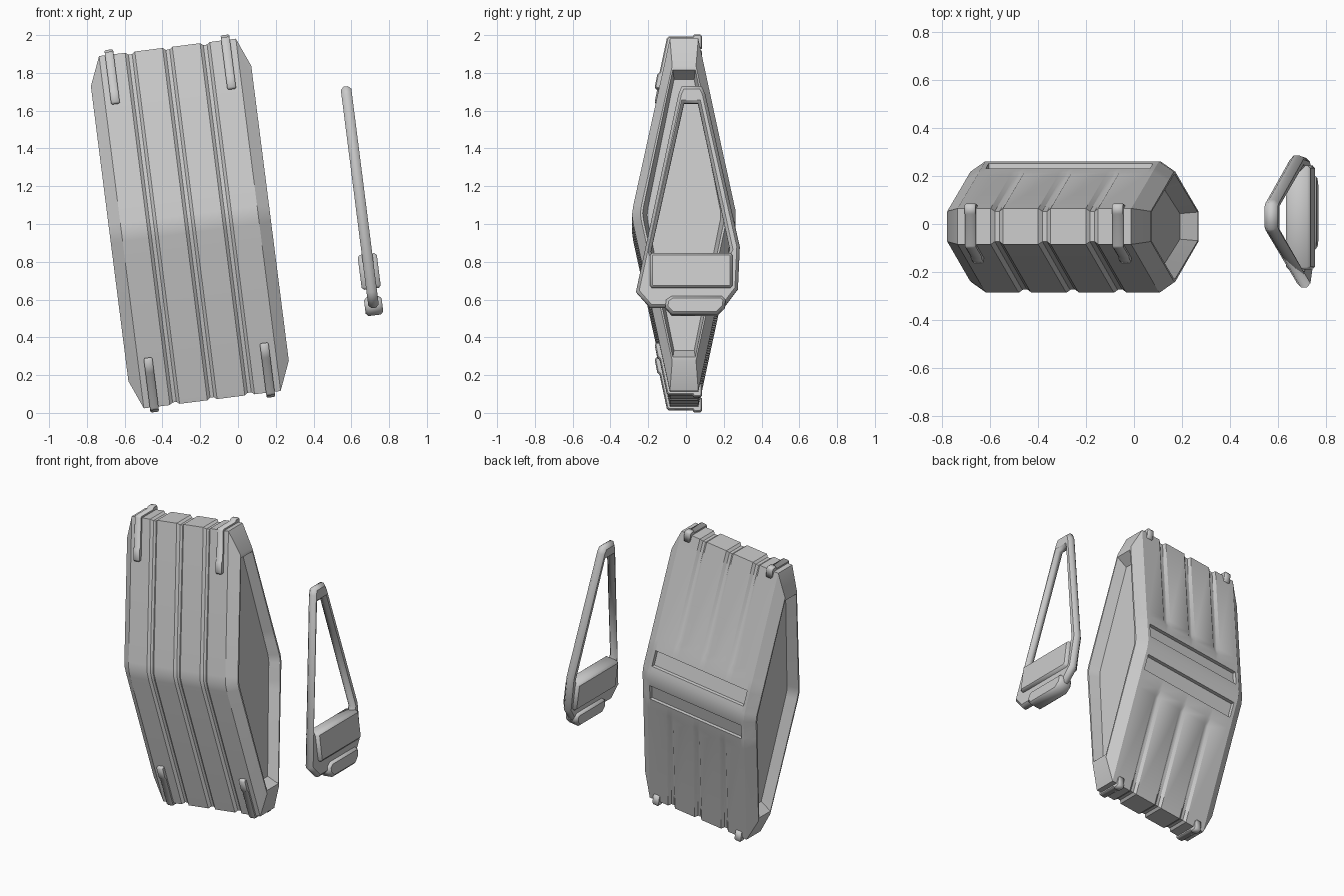
import bpy, bmesh, math
from mathutils import Matrix, Vector

if "Cube" in bpy.data.objects:
    bpy.data.objects.remove(bpy.data.objects["Cube"])

TILT = Matrix.Rotation(math.radians(-7.25), 4, 'Y')
BODY = Matrix.Translation((-0.255, -0.01, 1.0025)) @ TILT
COVER = Matrix.Translation((0.79, 0, 0)) @ TILT
# maps a flat curve (x, y) to local (y, z), extruded along x
SIDE = Matrix(((0, 0, 1, 0), (1, 0, 0, 0), (0, 1, 0, 0), (0, 0, 0, 1)))


def smooth(ob, angle=30):
    bpy.ops.object.select_all(action='DESELECT')
    ob.select_set(True)
    bpy.context.view_layer.objects.active = ob
    bpy.ops.object.shade_smooth_by_angle(angle=math.radians(angle))


def plate(name, loops, half, bevel, frame, u=0.0):
    """Chamfered plate from (y, z) outlines; extra outlines are holes."""
    cu = bpy.data.curves.new(name, 'CURVE')
    cu.dimensions = '2D'
    cu.fill_mode = 'BOTH'
    cu.extrude = half - bevel
    cu.bevel_depth = bevel
    cu.bevel_resolution = 0
    cu.offset = -bevel
    for loop in loops:
        sp = cu.splines.new('POLY')
        sp.points.add(len(loop) - 1)
        for p, (a, b) in zip(sp.points, loop):
            p.co = (a, b, 0, 1)
        sp.use_cyclic_u = True
    ob = bpy.data.objects.new(name, cu)
    bpy.context.collection.objects.link(ob)
    ob.matrix_world = frame @ Matrix.Translation((u, 0, 0)) @ SIDE
    bpy.ops.object.select_all(action='DESELECT')
    ob.select_set(True)
    bpy.context.view_layer.objects.active = ob
    bpy.ops.object.convert(target='MESH')
    return bpy.context.view_layer.objects.active


# Body profile rows: y, z, groove weight, slot weight (upper half)
half = [(-.269, .05, 1, 0), (-.075, .94, 1, 0), (.075, .94, 1, 0),
        (.214, .29, 1, 0), (.2255, .24, 0, 0), (.2405, .17, 0, 0),
        (.2405, .168, 0, 1), (.262, .07, 0, 1), (.262, .068, 0, 0),
        (.271, .03, 0, 0)]
profile = [(-.276, 0, 1, 0)] + half + [(y, -z, g, s) for y, z, g, s in reversed(half)]


def ring(u, groove=0, slot=0, sy=1, sz=1):
    pts = []
    for y, z, g, s in profile:
        d = 0.012 * g * groove + 0.022 * s * slot
        dy = -math.copysign(d, y)
        dz = -math.copysign(d, z) if abs(z) > 0.9 else 0
        pts.append(Vector((u, (y + dy) * sy, (z + dz) * sz)))
    return pts


# Long body: recessed ends, three grooves, two slots along the back
end = [(0.358, 0.71, 0.77), (0.428, 0.795, 0.815), (0.428, 0.84, 0.837)]
rings = [ring(-u, sy=a, sz=b) for u, a, b in end]
rings += [ring(-.365), ring(-.345), ring(-.343, 0, 1)]
for c in (-0.2, 0, 0.2):
    rings += [ring(c + du, g, 1) for du, g in ((-.026, 0), (-.01, 1), (.01, 1), (.026, 0))]
rings += [ring(.343, 0, 1), ring(.345), ring(.365)]
rings += [ring(u, sy=a, sz=b) for u, a, b in reversed(end)]

bm = bmesh.new()
vr = [[bm.verts.new(p) for p in r] for r in rings]
n = len(profile)
for a, b in zip(vr, vr[1:]):
    for i in range(n):
        j = (i + 1) % n
        bm.faces.new((a[i], a[j], b[j], b[i]))
bm.faces.new(vr[0])
bm.faces.new(vr[-1])
bmesh.ops.recalc_face_normals(bm, faces=bm.faces)
me = bpy.data.meshes.new("body")
bm.to_mesh(me)
bm.free()
body = bpy.data.objects.new("body", me)
bpy.context.collection.objects.link(body)
body.matrix_world = BODY
smooth(body)

# Four clips hooked over the top and bottom edges
clip = [(.094, .895), (.096, .955), (.086, .967), (.052, .967), (.045, .956),
        (-.082, .956), (-.092, .945), (-.130, .765), (-.142, .755),
        (-.155, .69), (-.148, .677), (-.11, .677), (-.05, .915), (.06, .915), (.07, .895)]
for row, sz in (("top", 1), ("bottom", -1)):
    for side, u in (("left", -0.31), ("right", 0.31)):
        plate(f"{row}_clip_{side}", [[(y, z * sz) for y, z in clip]], 0.023, 0.006, BODY, u)

# Separate cover frame with a tapered opening
outer = [(-.022, 1.742), (.083, 1.742), (.102, 1.70), (.285, .885), (.275, .66),
         (.20, .56), (-.19, .56), (-.265, .645), (-.04, 1.70)]
hole = [(-.01, 1.65), (.063, 1.65), (.232, .87), (.20, .80), (-.16, .80), (-.185, .86)]
plate("cover_frame", [outer, hole], 0.028, 0.016, COVER)

# Cross panel and bottom tab, standing proud on both faces
panel = [(-.19, .675), (-.18, .662), (.235, .662), (.245, .675),
         (.245, .838), (.235, .848), (-.18, .848), (-.19, .838)]
plate("cover_panel", [panel], 0.051, 0.012, COVER)
tab = [(-.11, .56), (-.075, .521), (.165, .521), (.205, .56), (.21, .60),
       (.19, .62), (-.075, .62), (-.105, .60)]
plate("cover_tab", [tab], 0.047, 0.014, COVER)
